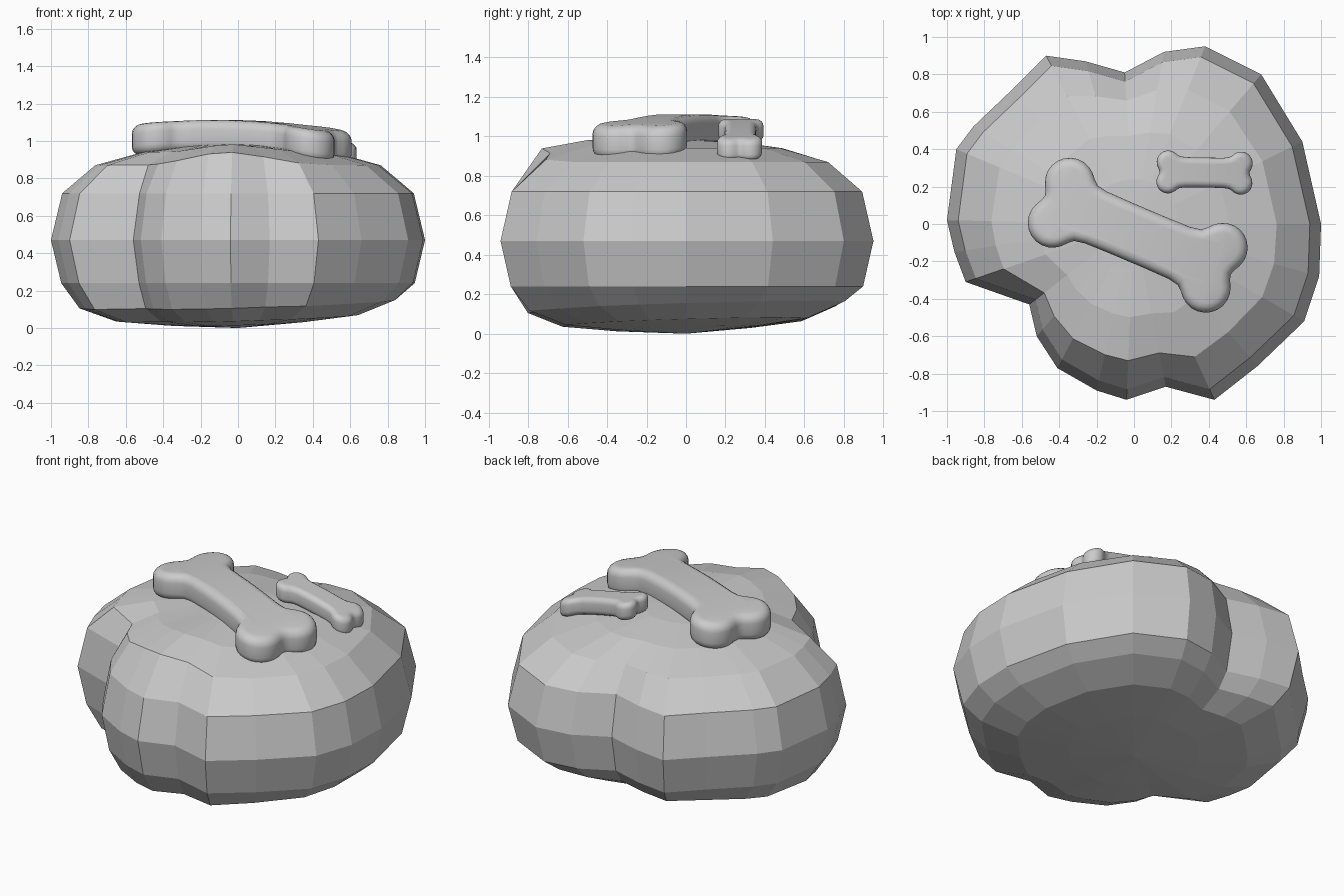
import bpy, bmesh, math
from mathutils import Matrix, Vector

if "Cube" in bpy.data.objects:
    bpy.data.objects.remove(bpy.data.objects["Cube"])


def add_mesh(name, bm):
    bmesh.ops.recalc_face_normals(bm, faces=bm.faces[:])
    mesh = bpy.data.meshes.new(name)
    bm.to_mesh(mesh)
    bm.free()
    ob = bpy.data.objects.new(name, mesh)
    bpy.context.collection.objects.link(ob)
    return ob


# Boulder: one lobed outline lofted through rings, valleys fading at the poles
outline = [(1, 0), (.99, -.28), (.91, -.52), (.66, -.76), (.43, -.94), (.17, -.87),
           (-.04, -.94), (-.2, -.89), (-.41, -.77), (-.52, -.6), (-.56, -.43),
           (-.9, -.31), (-.96, -.15), (-1, .02), (-.95, .4), (-.86, .52),
           (-.65, .72), (-.47, .9), (-.26, .87), (-.05, .81), (.16, .92),
           (.38, .95), (.68, .8), (.9, .44)]
# height, scale, blend towards a plain round shape
rings = [(.025, .38, .6), (.055, .66, .3), (.13, .85, .1), (.24, .945, 0), (.47, 1, 0),
         (.72, .94, 0), (.87, .77, .3), (.94, .52, .6), (.975, .25, .9)]
bm = bmesh.new()
loops = []
for z, s, k in rings:
    loop = []
    for x, y in outline:
        r = math.hypot(x, y)
        f = s * (1 - k + k * .97 / r)
        px, py = x * f, y * f
        bump = .07 * math.exp(-((px + .05) ** 2 + (py + .7) ** 2) / .08) if z > .8 else 0
        # underside rises a little towards the back right
        rise = .03 * (px + py) if z < .2 else 0
        loop.append(bm.verts.new((px, py, max(0, z + bump + rise))))
    loops.append(loop)
n = len(outline)
for a, b in zip(loops, loops[1:]):
    for i in range(n):
        j = (i + 1) % n
        bm.faces.new((a[i], a[j], b[j], b[i]))
for loop, z in ((loops[0], 0), (loops[-1], .985)):
    tip = bm.verts.new((0, 0, z))
    for i in range(n):
        bm.faces.new((loop[i], loop[(i + 1) % n], tip))
add_mesh("boulder", bm)


def bone(name, centre, angle, L, c, r, w, half, heights):
    """Rounded bone outline, draped along its length over three heights."""
    start, end = -math.asin(c / r), math.pi - math.asin((w - c) / r)
    quarter = [(L + r * math.cos(t), c + r * math.sin(t))
               for t in (start + (end - start) * i / 14 for i in range(15))]
    quarter.append((L - 1.25 * r, w))
    quarter.append((L - 1.6 * r, w))
    top = quarter + [(-x, y) for x, y in reversed(quarter)]
    pts = top + [(-x, -y) for x, y in top[1:-1]]
    # soften the inner corners
    for _ in range(2):
        m = len(pts)
        pts = [tuple(.25 * pts[i - 1][a] + .5 * pts[i][a] + .25 * pts[(i + 1) % m][a]
                     for a in (0, 1)) for i in range(m)]
    curve = bpy.data.curves.new(name + "_outline", 'CURVE')
    curve.dimensions = '2D'
    curve.fill_mode = 'BOTH'
    curve.bevel_depth = half * .6
    curve.offset = -half * .6
    curve.extrude = half * .4
    curve.bevel_resolution = 3
    sp = curve.splines.new('POLY')
    sp.points.add(len(pts) - 1)
    for p, (x, y) in zip(sp.points, pts):
        p.co = (x, y, 0, 1)
    sp.use_cyclic_u = True
    helper = bpy.data.objects.new(name + "_outline", curve)
    bpy.context.collection.objects.link(helper)
    dg = bpy.context.evaluated_depsgraph_get()
    mesh = bpy.data.meshes.new_from_object(helper.evaluated_get(dg))
    bpy.data.objects.remove(helper)
    bm = bmesh.new()
    bm.from_mesh(mesh)
    bpy.data.meshes.remove(mesh)
    bmesh.ops.remove_doubles(bm, verts=bm.verts[:], dist=.0005)
    for i in range(-4, 5):
        bmesh.ops.bisect_plane(bm, geom=bm.verts[:] + bm.edges[:] + bm.faces[:],
                               plane_co=(L * i / 4, 0, 0), plane_no=(1, 0, 0))
    left, mid, right = heights
    for v in bm.verts:
        t = max(-1.25, min(1.25, v.co.x / L))
        v.co.z += mid + (right - left) / 2 * t + ((left + right) / 2 - mid) * t * t
    bmesh.ops.transform(bm, verts=bm.verts[:],
                        matrix=Matrix.Translation(Vector((*centre, 0)))
                        @ Matrix.Rotation(math.radians(angle), 4, 'Z'))
    ob = add_mesh(name, bm)
    bpy.ops.object.select_all(action='DESELECT')
    ob.select_set(True)
    bpy.context.view_layer.objects.active = ob
    bpy.ops.object.shade_smooth_by_angle(angle=math.radians(40))


# Two bones resting on the top
bone("large_bone", (.02, -.06), -23, .445, .117, .138, .148, .083, (1.015, 1.027, .985))
bone("small_bone", (.377, .275), -1, .195, .053, .064, .08, .055, (1.03, .995, .945))
